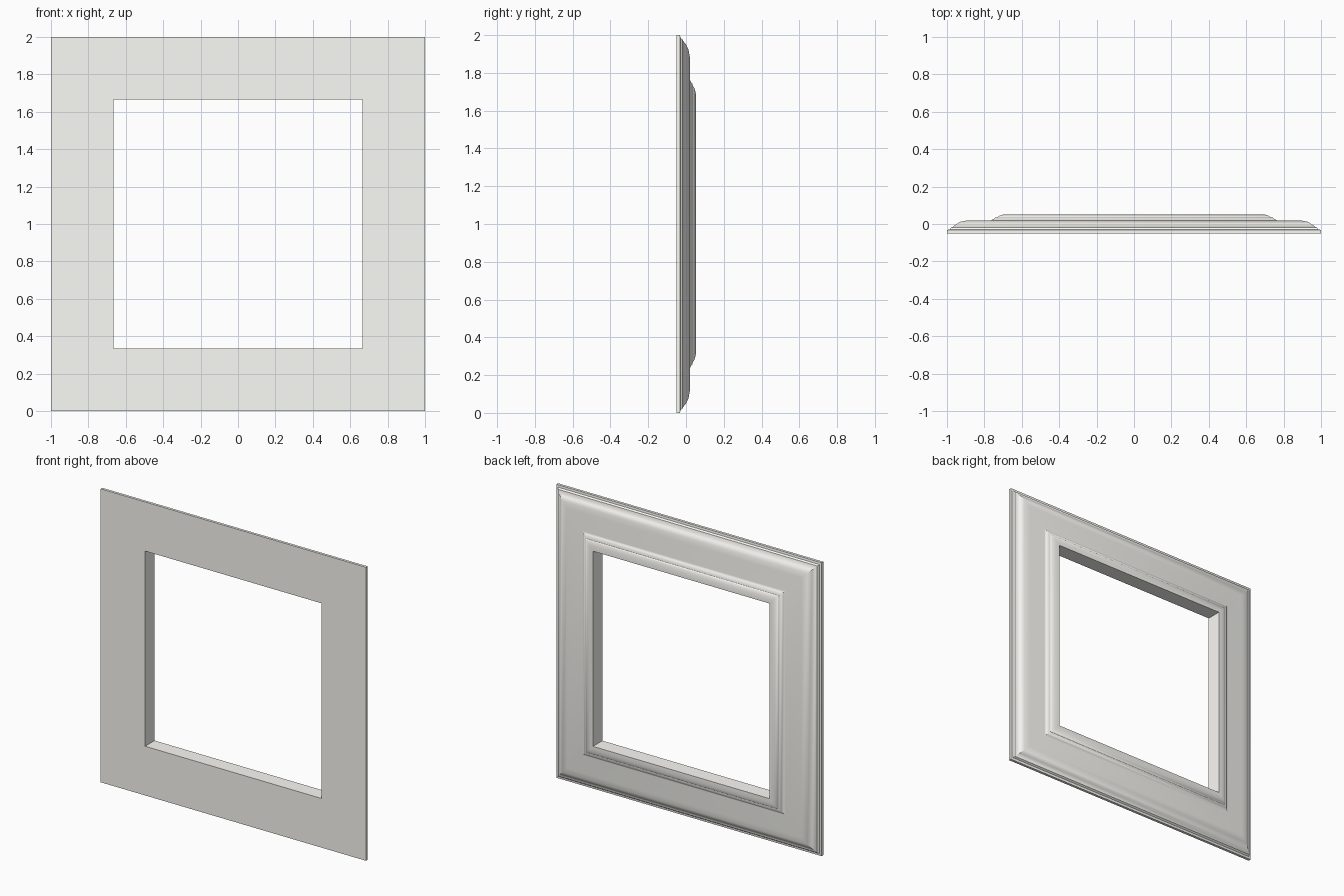
import bpy, bmesh, math

if "Cube" in bpy.data.objects:
    bpy.data.objects.remove(bpy.data.objects["Cube"])

# Moulding cross-section: (half-size of the square ring, depth y)
profile = [
    (0.665, -0.05), (1.0, -0.05), (1.0, -0.032),                  # flat front, outer rim
    (0.985, -0.029), (0.977, -0.018), (0.969, -0.015),            # small lip
    (0.95, 0.000), (0.925, 0.013), (0.885, 0.02),                 # large outer round
    (0.763, 0.02), (0.753, 0.0255), (0.742, 0.034),               # field, rise of the bead
    (0.728, 0.037), (0.722, 0.043), (0.705, 0.049),               # stepped bead
    (0.69, 0.052), (0.665, 0.052),                                # inner lip
]

# Sweep the section around the four mitred corners
bm = bmesh.new()
corners = [(-1, -1), (1, -1), (1, 1), (-1, 1)]
rings = [[bm.verts.new((sx * r, y, 1 + sz * r)) for sx, sz in corners] for r, y in profile]
for k, ring in enumerate(rings):
    nxt = rings[(k + 1) % len(rings)]
    for j in range(4):
        n = (j + 1) % 4
        bm.faces.new((ring[j], ring[n], nxt[n], nxt[j]))
bmesh.ops.recalc_face_normals(bm, faces=bm.faces)

mesh = bpy.data.meshes.new("picture_frame")
bm.to_mesh(mesh)
bm.free()
frame = bpy.data.objects.new("picture_frame", mesh)
bpy.context.collection.objects.link(frame)

# Warm off-white paint
paint = bpy.data.materials.new("off_white_paint")
paint.diffuse_color = (0.97, 0.96, 0.92, 1)
paint.use_nodes = True
paint.node_tree.nodes["Principled BSDF"].inputs["Base Color"].default_value = paint.diffuse_color
mesh.materials.append(paint)

bpy.context.view_layer.objects.active = frame
frame.select_set(True)
bpy.ops.object.shade_smooth_by_angle(angle=math.radians(30))
